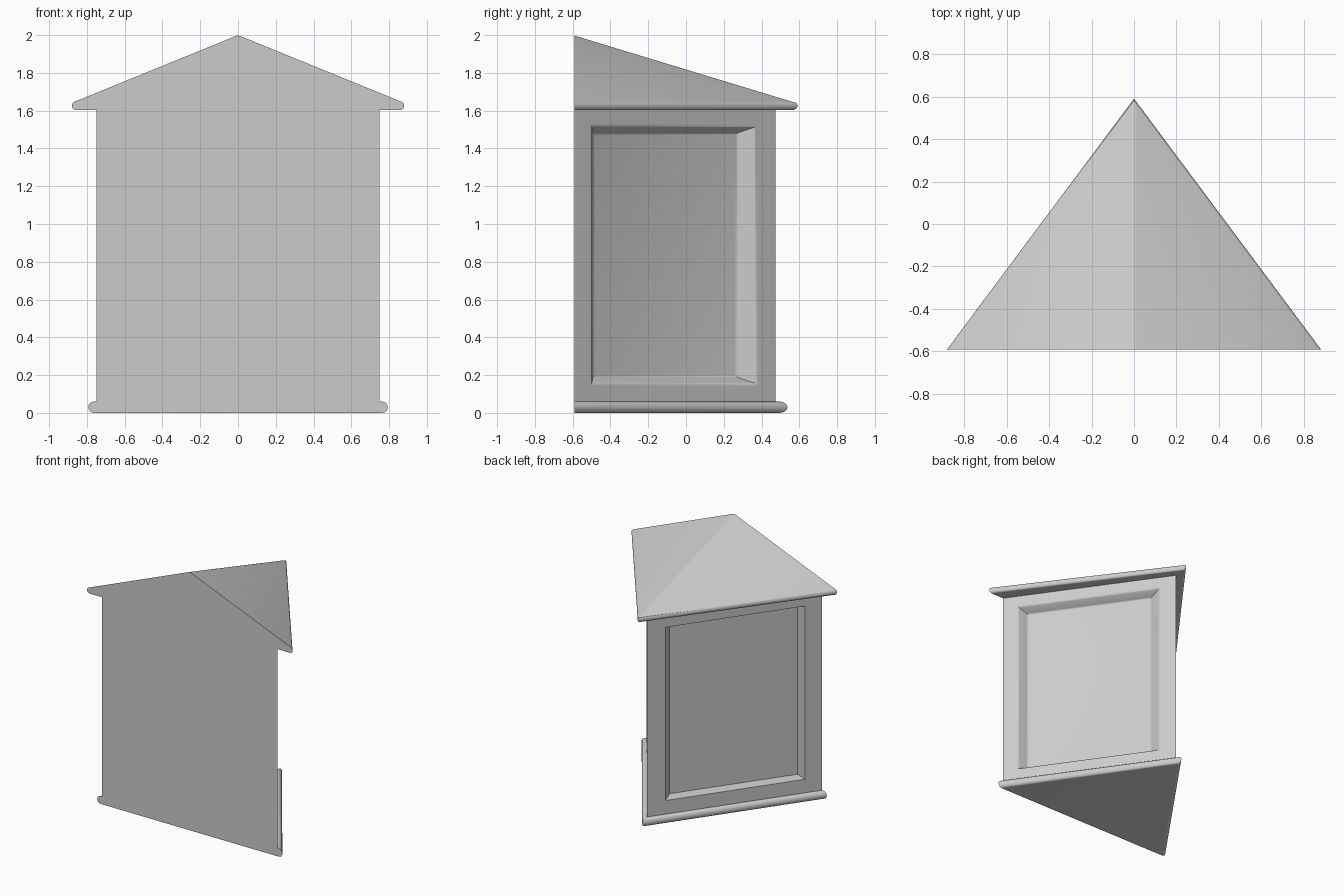
import bpy, bmesh, math
from mathutils import Vector

if "Cube" in bpy.data.objects:
    bpy.data.objects.remove(bpy.data.objects["Cube"])

FRONT = -0.59             # plane of the flat front
WIDTH, DEPTH = 0.75, 1.065  # half width and depth of the wedge body

grey = bpy.data.materials.new("plain grey")
grey.use_nodes = True
color = (0.6, 0.6, 0.6, 1)
grey.diffuse_color = color
grey.node_tree.nodes["Principled BSDF"].inputs["Base Color"].default_value = color


def rounded_rim(width, z, radius, ratio, end, steps=8):
    """Half-round rim as (half width, depth, z) layers, from underneath up to an end angle."""
    layers = []
    for i in range(steps + 1):
        a = math.radians(-90 + (end + 90) * i / steps)
        w = width - radius + radius * math.cos(a)
        layers.append((w, w / ratio, z + radius * math.sin(a)))
    return layers


def triangle_stack(bm, layers, peak):
    """Skin triangular layers and close them to a peak; return the ridge edge."""
    rings = []
    for w, d, z in layers:
        points = [(-w, FRONT, z), (w, FRONT, z), (0, FRONT + d, z)]
        rings.append([bm.verts.new(p) for p in points])
    bm.faces.new(rings[0][::-1])
    for low, high in zip(rings, rings[1:]):
        for i in range(3):
            j = (i + 1) % 3
            bm.faces.new((low[i], low[j], high[j], high[i]))
    tip = bm.verts.new(peak)
    top = rings[-1]
    for i in range(3):
        bm.faces.new((top[i], top[(i + 1) % 3], tip))
    return bm.edges.get((top[2], tip))


def set_panel(bm, face, y_range, z_range, depth):
    """Inset a slanting side face and place the new corners on, or behind, the wall."""
    side = 1 if face.normal.x > 0 else -1
    normal = Vector((side * DEPTH, WIDTH, 0)).normalized()
    center = face.calc_center_median()
    bmesh.ops.inset_individual(bm, faces=[face], thickness=0.01)
    for v in face.verts:
        y = y_range[v.co.y > center.y]
        z = z_range[v.co.z > center.z]
        x = side * WIDTH * (1 - (y - FRONT) / DEPTH)
        v.co = Vector((x, y, z)) - normal * depth
    return list(face.edges)


# Base slab rim, wedge body, eave rim and roof in one continuous shell
bm = bmesh.new()
layers = rounded_rim(0.793, 0.03, 0.03, 0.7035, 90)
layers += [(WIDTH, DEPTH, 0.06), (WIDTH, DEPTH, 1.603)]
layers += rounded_rim(0.88, 1.626, 0.023, 0.7455, 65)
ridge = triangle_stack(bm, layers, (0, FRONT, 2.0))
bmesh.ops.recalc_face_normals(bm, faces=bm.faces)
bm.normal_update()

# Recessed panel with sloping walls in each slanting side
soft_edges = [ridge]
for face in [f for f in bm.faces if f.normal.y > 0.1 and f.calc_area() > 1.5]:
    soft_edges += set_panel(bm, face, (-0.498, 0.374), (0.153, 1.517), 0)
    soft_edges += set_panel(bm, face, (-0.453, 0.308), (0.19, 1.48), 0.07)

# Soften the ridge and the panel edges
soft_edges = [e for e in soft_edges if e.is_valid]
bmesh.ops.bevel(bm, geom=soft_edges, offset=0.012, segments=3,
                profile=0.5, affect='EDGES')

mesh = bpy.data.meshes.new("panelled_shelter")
bm.to_mesh(mesh)
bm.free()
mesh.materials.append(grey)
mesh.shade_smooth()
mesh.set_sharp_from_angle(angle=math.radians(35))
shelter = bpy.data.objects.new("panelled_shelter", mesh)
bpy.context.collection.objects.link(shelter)
